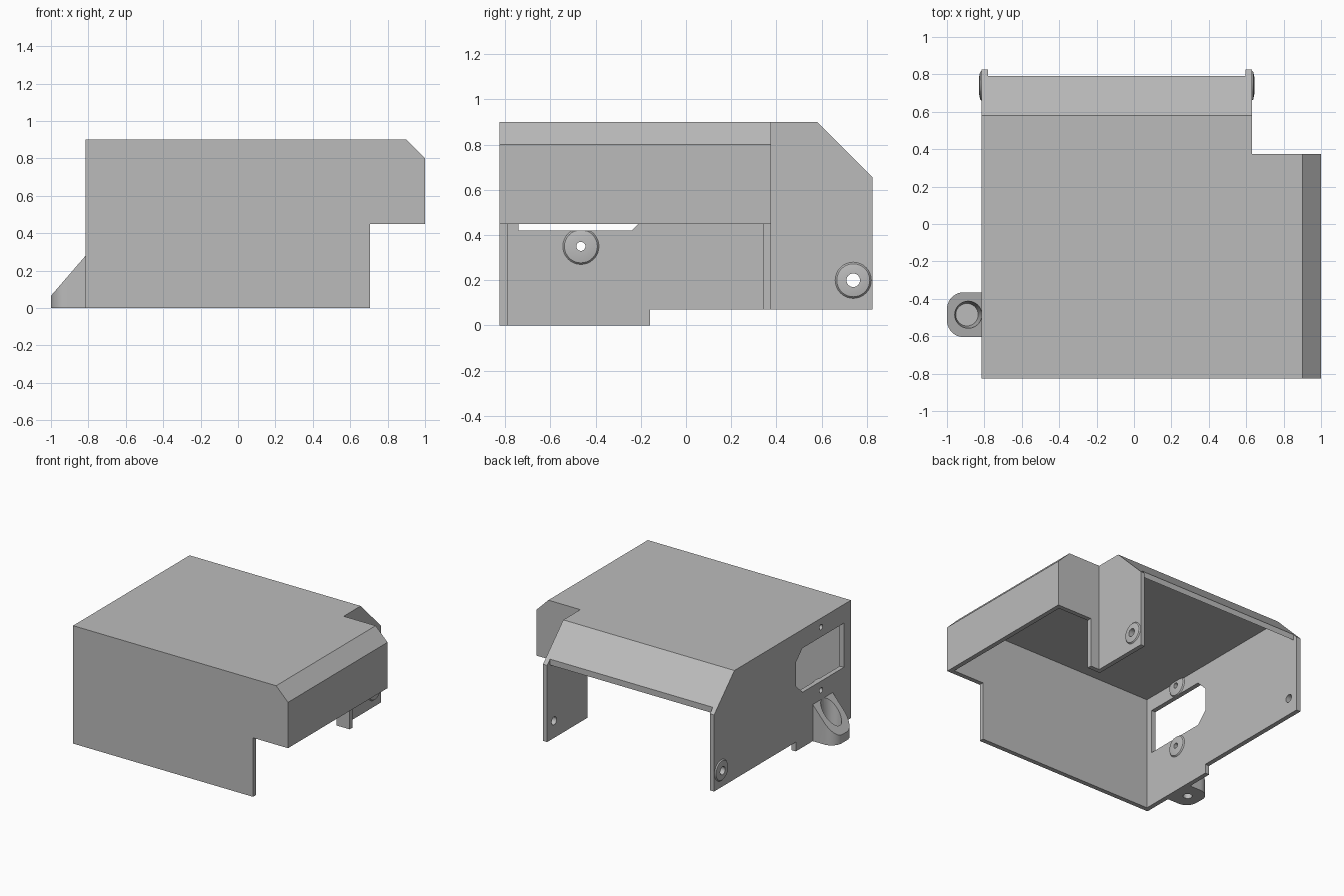
import bpy, bmesh, math
from mathutils import Matrix

cube = bpy.data.objects.get("Cube")
if cube:
    bpy.data.objects.remove(cube, do_unlink=True)

GREY = (0.5, 0.5, 0.5, 1)
mat = bpy.data.materials.new("plain grey")
mat.use_nodes = True
mat.diffuse_color = GREY
mat.node_tree.nodes["Principled BSDF"].inputs["Base Color"].default_value = GREY

T = 0.035                      # sheet thickness
L, R, F, B = -0.815, 0.63, -0.825, 0.825   # outer limits of the main box
TOP, STEP, BUMP_Y = 0.9, 0.45, 0.375


def finish(name, bm):
    bmesh.ops.recalc_face_normals(bm, faces=bm.faces)
    mesh = bpy.data.meshes.new(name)
    bm.to_mesh(mesh)
    bm.free()
    mesh.materials.append(mat)
    obj = bpy.data.objects.new(name, mesh)
    bpy.context.collection.objects.link(obj)
    return obj


def prism(name, profile, axis, lo, hi):
    """Extrude a 2D profile along an axis; the profile uses the other two axes in order."""
    def place(p, d):
        c = list(p)
        c.insert("xyz".index(axis), d)
        return c
    bm = bmesh.new()
    face = bm.faces.new([bm.verts.new(place(p, lo)) for p in profile])
    ext = bmesh.ops.extrude_face_region(bm, geom=[face])
    for v in ext["geom"]:
        if isinstance(v, bmesh.types.BMVert):
            v.co["xyz".index(axis)] = hi
    return finish(name, bm)


def cone(name, r1, r2, depth, centre, along_x=False):
    bm = bmesh.new()
    turn = Matrix.Rotation(math.pi / 2, 4, "Y") if along_x else Matrix()
    bmesh.ops.create_cone(bm, cap_ends=True, segments=32, radius1=r1, radius2=r2,
                          depth=depth, matrix=Matrix.Translation(centre) @ turn)
    return finish(name, bm)


def activate(obj):
    bpy.ops.object.select_all(action="DESELECT")
    obj.select_set(True)
    bpy.context.view_layer.objects.active = obj


def cut(obj, cutters):
    for c in cutters:
        mod = obj.modifiers.new("cut", "BOOLEAN")
        mod.operation, mod.solver, mod.object = "DIFFERENCE", "EXACT", c
        activate(obj)
        bpy.ops.object.modifier_apply(modifier=mod.name)
        bpy.data.objects.remove(c, do_unlink=True)


def smooth(obj):
    activate(obj)
    bpy.ops.object.shade_smooth_by_angle(angle=math.radians(35))


def boss(name, x, side, y, z, hole, zmin=0.0, zmax=1.0):
    """Low domed ring round a screw hole, trimmed between two heights."""
    rings = [(0.08, 0), (0.073, 0.008), (0.047, 0.013), (hole, 0.013), (hole, 0)]
    n = 32
    bm = bmesh.new()
    loops = []
    for r, h in rings:
        loops.append([bm.verts.new((x + side * h, y + r * math.cos(a),
                                    min(zmax, max(zmin, z + r * math.sin(a)))))
                      for a in (2 * math.pi * i / n for i in range(n))])
    for p, q in zip(loops, loops[1:]):
        for i in range(n):
            j = (i + 1) % n
            bm.faces.new((p[i], p[j], q[j], q[i]))
    smooth(finish(name, bm))


# Side walls with the sloped rear corner
rear = [(B, 0.07), (B, 0.655), (0.58, TOP)]
left_wall = prism("left_wall", [(F, 0), (-0.16, 0), (-0.16, 0.07)] + rear + [(F, TOP)],
                  "x", L, L + T)
right_wall = prism("right_wall", [(BUMP_Y - T, 0.07)] + rear + [(BUMP_Y - T, TOP)],
                   "x", R - T, R)

# Socket window and screw holes
W0, W1, Y0, Y1, C = 0.42, 0.757, -0.74, -0.16, 0.08
SCREW_Y, SCREW_Z = -0.465, (0.35, 0.832)
window = prism("window_cutter", [(Y0, W0), (Y1 - C, W0), (Y1, W0 + C), (Y1, W1 - C),
                                 (Y1 - C, W1), (Y0, W1)], "x", L - 0.1, L + 0.1)
REAR_Y, REAR_Z = 0.74, 0.2
cut(left_wall, [window, cone("hole", 0.03, 0.03, 0.3, (L, REAR_Y, REAR_Z), True)] +
    [cone("hole", 0.02, 0.02, 0.3, (L, SCREW_Y, z), True) for z in SCREW_Z])
cut(right_wall, [cone("hole", 0.03, 0.03, 0.3, (R, REAR_Y, REAR_Z), True)])

boss("left_rear_boss", L, -1, REAR_Y, REAR_Z, 0.03)
boss("right_rear_boss", R, 1, REAR_Y, REAR_Z, 0.03)
boss("lower_socket_boss", L + T, 1, SCREW_Y, SCREW_Z[0], 0.02, zmax=W0)
boss("upper_socket_boss", L + T, 1, SCREW_Y, SCREW_Z[1], 0.02, zmin=W1, zmax=TOP - T)

# Front wall and the rear wall of the side bulge share one stepped outline
step = [(0.705, STEP), (1, STEP), (1, 0.8), (0.9, TOP)]
prism("front_wall", [(L + T, 0), (0.705, 0)] + step + [(L + T, TOP)], "y", F, F + T)
prism("bulge_rear_wall", [(R, 0.07), (0.705, 0.07)] + step + [(R, TOP)],
      "y", BUMP_Y - T, BUMP_Y)

# Roof with its rear slope, and the side bulge shell
prism("roof", [(F + T, TOP), (0.58, TOP), (0.79, 0.69), (0.79, 0.645),
               (0.57, TOP - T), (F + T, TOP - T)], "x", L + T, R - T)
prism("bulge_shell", [(R - T, TOP), (0.9, TOP), (1, 0.8), (1, STEP), (1 - T, STEP),
                      (1 - T, 0.785), (0.885, TOP - T), (R - T, TOP - T)],
      "y", F + T, BUMP_Y - T)

# Mounting foot: rounded plan, top sloped up to the wall, recessed screw seat
FY, HALF, RAD = -0.485, 0.12, 0.09
plan = [(L, FY - HALF), (L, FY + HALF)]
for sign, start in ((1, 90), (-1, 180)):
    for i in range(11):
        a = math.radians(start + 9 * i)
        plan.append((-1 + RAD + RAD * math.cos(a),
                     FY + sign * (HALF - RAD) + RAD * math.sin(a)))
foot = prism("mounting_foot", plan, "z", 0, 1)
for v in foot.data.vertices:
    if v.co.z > 0.5:
        v.co.z = 0.065 + (v.co.x + 1) * 1.16
cut(foot, [cone("seat", 0.06, 0.085, 0.3, (-0.893, FY, 0.195)),
           cone("hole", 0.032, 0.032, 0.08, (-0.893, FY, 0))])
smooth(foot)
